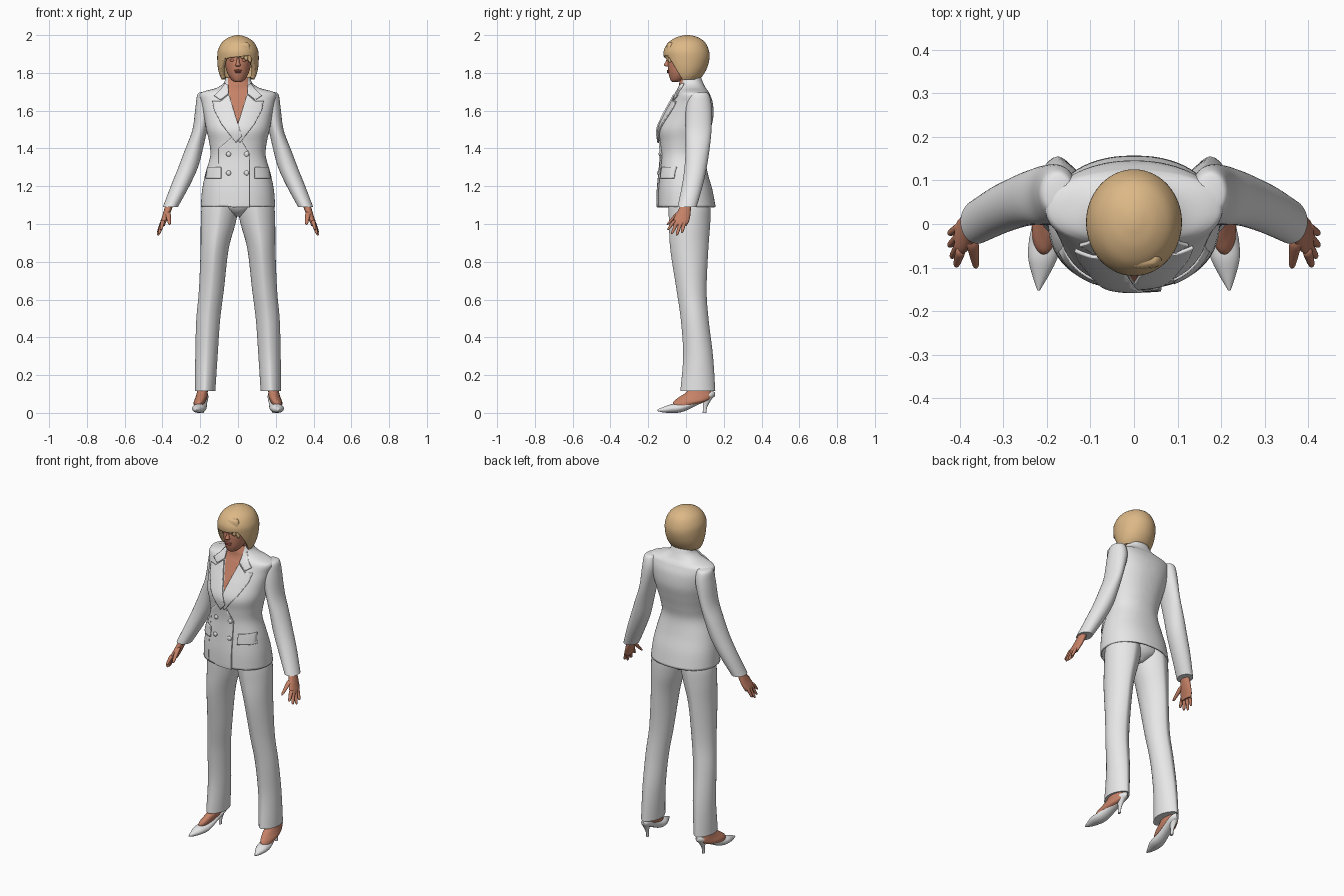
import bpy, bmesh, math
from mathutils import Vector
from mathutils.bvhtree import BVHTree

if "Cube" in bpy.data.objects:
    bpy.data.objects.remove(bpy.data.objects["Cube"])


def material(name, rgb):
    m = bpy.data.materials.new(name)
    m.use_nodes = True
    m.diffuse_color = (*rgb, 1)
    m.node_tree.nodes["Principled BSDF"].inputs["Base Color"].default_value = (*rgb, 1)
    return m


WHITE = material("white cloth", (0.8, 0.8, 0.8))
SKIN = material("warm skin", (0.56, 0.22, 0.135))
HAIR = material("blonde hair", (0.72, 0.48, 0.24))
LIPS = material("lip tint", (0.45, 0.13, 0.09))


def finish(bm, name, *mats, thickness=0, offset=-1):
    me = bpy.data.meshes.new(name)
    bm.to_mesh(me)
    bm.free()
    ob = bpy.data.objects.new(name, me)
    bpy.context.collection.objects.link(ob)
    for m in mats:
        me.materials.append(m)
    bpy.ops.object.select_all(action='DESELECT')
    ob.select_set(True)
    bpy.context.view_layer.objects.active = ob
    bpy.ops.object.shade_smooth_by_angle(angle=math.radians(42))
    if thickness:
        s = ob.modifiers.new("cloth thickness", 'SOLIDIFY')
        s.thickness, s.offset = thickness, offset
    return ob


def spline(p0, p1, p2, p3, t):
    return [0.5 * (2*b + (c-a)*t + (2*a - 5*b + 4*c - d)*t*t + (3*b - a - 3*c + d)*t**3)
            for a, b, c, d in zip(p0, p1, p2, p3)]


def loft(rings, axis='z', seg=40, steps=5, square=1.0, crease=1.0):
    """Closed skin through oval rings: (position, min a, max a, min b, max b)."""
    dense, last = [], len(rings) - 1
    for i in range(last):
        pts = [rings[max(0, min(last, i + k))] for k in (-1, 0, 1, 2)]
        dense += [spline(*pts, s / steps) for s in range(steps)]
    dense.append(rings[last])
    bm, loops = bmesh.new(), []
    for t, a0, a1, b0, b1 in dense:
        loop = []
        for k in range(seg):
            c, s = math.cos(math.tau*k/seg), math.sin(math.tau*k/seg)
            a = (a0+a1)/2 + (a1-a0)/2 * math.copysign(abs(c)**(square*crease), c)
            b = (b0+b1)/2 + (b1-b0)/2 * math.copysign(abs(s)**square, s)
            loop.append(bm.verts.new((a, b, t) if axis == 'z' else (a, t, b)))
        loops.append(loop)
    for l, u in zip(loops, loops[1:]):
        for k in range(seg):
            n = (k+1) % seg
            bm.faces.new((l[k], l[n], u[n], u[k]))
    bm.faces.new(loops[0])
    bm.faces.new(loops[-1])
    bmesh.ops.recalc_face_normals(bm, faces=bm.faces)
    return bm


def centred(rows):
    return [(z, -h, h, y0, y1) for z, h, y0, y1 in rows]


def sided(rows, side):
    return rows if side > 0 else [(t, -a1, -a0, b0, b1) for t, a0, a1, b0, b1 in rows]


def cut(bm, co, no):
    bmesh.ops.bisect_plane(bm, geom=bm.verts[:] + bm.edges[:] + bm.faces[:], plane_co=co, plane_no=no)


def remove(bm, test):
    bmesh.ops.delete(bm, geom=[f for f in bm.faces if test(f)], context='FACES')


def taper(name, mat, start, end, r0, r1):
    """Rounded finger-like strand from start to end."""
    rows = []
    for t, k in ((0, .5), (.12, 1), (.5, 1), (.85, .9), (.96, .6), (1, .1)):
        p = Vector(start).lerp(Vector(end), t)
        r = (r0 + (r1-r0)*t) * k
        rows.append((p.z, p.x-r, p.x+r, p.y-r, p.y+r))
    return finish(loft(rows, seg=14, steps=3), name, mat)


def ball(name, mat, pos, size):
    bm = bmesh.new()
    bmesh.ops.create_uvsphere(bm, u_segments=20, v_segments=12, radius=1)
    for v in bm.verts:
        v.co = Vector(pos) + Vector([a*b for a, b in zip(v.co, size)])
    return finish(bm, name, mat)


# jacket body, with a V of bare chest
jacket = loft(centred([
    (1.09, .197, -.15, .157), (1.18, .19, -.148, .14), (1.27, .172, -.14, .115),
    (1.36, .147, -.133, .1), (1.43, .152, -.137, .112), (1.5, .168, -.143, .13),
    (1.57, .18, -.115, .145), (1.64, .194, -.078, .142), (1.685, .203, -.055, .127),
    (1.702, .18, -.046, .118), (1.72, .115, -.04, .105), (1.745, .077, -.036, .092),
    (1.775, .064, -.026, .08)]), seg=64, square=.9)
surface = BVHTree.FromBMesh(jacket)
remove(jacket, lambda f: len(f.verts) > 4)
for s in (-1, 1):
    cut(jacket, (0, 0, 1.53), (s, 0, -.3))
    cut(jacket, (s*.052, 0, 1.6), (1, 0, 0))
for f in jacket.faces:
    c = f.calc_center_median()
    if c.y < .01 and abs(c.x) < min(.3*(c.z - 1.53), .052):
        f.material_index = 1
finish(jacket, "jacket", WHITE, SKIN, thickness=.008)


def on_jacket(x, z):
    hit = surface.ray_cast(Vector((x, -1, z)), Vector((0, 1, 0)))[0]
    return hit or surface.find_nearest(Vector((x, -.05, z)))[0]


def plate(name, outline, lift, side=1):
    """Thin cloth panel laid over the jacket front."""
    bm = bmesh.new()
    bm.faces.new([bm.verts.new((x*side, 0, z)) for x, z in outline])
    for i in range(-20, 21):
        cut(bm, (i*.012, 0, 0), (1, 0, 0))
    for i in range(60):
        cut(bm, (0, 0, 1.08 + i*.012), (0, 0, 1))
    for v in bm.verts:
        up = lift(v.co.x)
        v.co = on_jacket(v.co.x, v.co.z) - Vector((0, up, 0))
    bmesh.ops.recalc_face_normals(bm, faces=bm.faces)
    return finish(bm, name, WHITE, thickness=.008, offset=0)


lapel = [(0, 1.53), (.048, 1.685), (.092, 1.648), (.135, 1.65), (.125, 1.6),
         (.085, 1.525), (.01, 1.43), (-.02, 1.465)]
collar = [(.05, 1.69), (.052, 1.735), (.068, 1.745), (.088, 1.715), (.125, 1.678), (.092, 1.656)]
flap = [(.09, 1.3), (.16, 1.302), (.171, 1.242), (.09, 1.24)]

plate("front_overlap", [(-.1, 1.095), (.062, 1.085), (.062, 1.37), (.02, 1.44), (-.02, 1.47), (-.1, 1.4)],
      lambda x: max(-.003, (x + .03)*.07))

# buttons in two rows
for z in (1.27, 1.37):
    for x in (-.05, .045):
        ball("button", WHITE, on_jacket(x, z) - Vector((0, .009, 0)), (.013, .007, .013))

for side, word in ((1, "left_"), (-1, "right_")):
    high = .004 if side > 0 else .011
    plate(word + "lapel", lapel, lambda x: high, side)
    plate(word + "collar", collar, lambda x: .005, side)
    plate(word + "pocket_flap", flap, lambda x: .006, side)

    # sleeve
    finish(loft(sided([
        (1.698, .15, .195, .04, .1), (1.685, .135, .215, .018, .122), (1.62, .13, .225, 0, .136),
        (1.5, .162, .241, -.002, .135), (1.4, .185, .278, -.002, .125), (1.3, .212, .316, -.008, .11),
        (1.2, .258, .356, -.022, .088), (1.09, .318, .398, -.045, .056)], side)),
        word + "sleeve", WHITE)

    # hand with fingers and thumb
    finish(loft(sided([
        (1.13, .335, .378, -.02, .028), (1.08, .35, .39, -.038, .026), (1.04, .366, .402, -.06, .022),
        (1.01, .38, .412, -.07, .014), (.99, .388, .412, -.07, .002)], side), seg=24),
        word + "hand", SKIN)
    for name, y, tip in (("index", -.06, (.408, -.096, .968)), ("middle", -.043, (.418, -.076, .946)),
                         ("ring", -.024, (.424, -.05, .938)), ("little", -.006, (.424, -.022, .953))):
        taper(word + name + "_finger", SKIN, (side*.397, y, 1.02), (side*tip[0], *tip[1:]), .0115, .008)
    taper(word + "thumb", SKIN, (side*.372, -.035, 1.065), (side*.362, -.1, .995), .015, .008)

    # trouser leg with a pressed crease
    finish(loft(sided([
        (1.16, .0, .17, -.09, .12), (1.09, -.003, .192, -.092, .13), (1.0, .014, .197, -.09, .128),
        (.865, .05, .198, -.083, .118), (.65, .075, .207, -.05, .109), (.49, .095, .221, -.027, .12),
        (.3, .108, .226, -.015, .143), (.115, .12, .229, -.03, .155)], side), crease=1.3),
        word + "trouser_leg", WHITE)

    # foot and high-heeled shoe
    finish(loft(sided([
        (.2, .16, .21, .035, .115), (.12, .16, .216, .01, .13), (.085, .162, .224, -.035, .135),
        (.06, .172, .234, -.066, .1), (.04, .185, .234, -.07, .03)], side), seg=28),
        word + "foot", SKIN)
    shoe = [(y, .199 - .13*y - w, .199 - .13*y + w, z0, z1) for y, w, z0, z1 in (
        (-.152, .003, .01, .018), (-.12, .018, .002, .031), (-.08, .033, 0, .045), (-.04, .037, .001, .05),
        (0, .034, .012, .06), (.05, .03, .036, .08), (.1, .029, .06, .104), (.135, .022, .075, .115),
        (.153, .006, .088, .11))]
    finish(loft(sided(shoe, side), axis='y', seg=28), word + "shoe", WHITE)
    finish(loft(sided([
        (.085, .162, .206, .08, .145), (.06, .172, .2, .088, .128), (.03, .178, .194, .09, .112),
        (0, .179, .193, .088, .108)], side), seg=20), word + "shoe_heel", WHITE)

# hips join the legs under the jacket
finish(loft(centred([(1.2, .15, -.09, .1), (1.11, .16, -.088, .118), (1.07, .09, -.07, .108),
                     (1.04, .02, -.03, .07)])), "trouser_seat", WHITE)

# neck and head
finish(loft(centred([(1.62, .05, -.02, .07), (1.7, .046, -.034, .06), (1.76, .043, -.034, .055),
                     (1.82, .045, -.03, .06)])), "neck", SKIN)
finish(loft(centred([
    (1.752, .012, -.072, -.045), (1.76, .03, -.081, -.015), (1.785, .05, -.09, .03),
    (1.815, .062, -.095, .06), (1.85, .069, -.097, .08), (1.875, .071, -.094, .085),
    (1.91, .07, -.095, .08), (1.95, .055, -.06, .06)])), "head", SKIN)
finish(loft(centred([(1.885, .006, -.1, -.08), (1.86, .008, -.107, -.08), (1.843, .013, -.117, -.08),
                     (1.835, .012, -.108, -.08)]), seg=20), "nose", SKIN)
for z, w in ((1.812, .022), (1.804, .019)):
    ball("lip", LIPS, (0, -.093, z), (w, .009, .005))
for s in (-1, 1):
    ball("eyelid", SKIN, (s*.029, -.083, 1.866), (.015, .009, .007))

# bobbed hair with an opening for the face
hair = loft(centred([
    (1.765, .086, -.075, .07), (1.79, .098, -.09, .092), (1.83, .107, -.105, .113),
    (1.88, .11, -.117, .125), (1.92, .106, -.117, .121), (1.96, .086, -.094, .102),
    (1.985, .055, -.058, .07), (1.997, .022, -.02, .035), (2.0, .004, 0, .012)]), seg=56)
remove(hair, lambda f: len(f.verts) > 4 and f.calc_center_median().z < 1.8)
cut(hair, (0, 0, 1.885), (-.12, 0, 1))
cut(hair, (0, -.02, 1.765), (0, 1, .6))


def over_face(f):
    c = f.calc_center_median()
    return c.z < 1.885 + .12*c.x and c.y < -.02 - .6*(c.z - 1.765)


remove(hair, over_face)
finish(hair, "hair", HAIR, thickness=.022)

# swept fringe strands
for i in range(8):
    x = -.082 + i*.021
    y = -.106 * math.sqrt(1 - (x/.11)**2)
    taper("fringe_strand", HAIR, (.02 + x*.3, -.08, 1.962), (x, y, 1.862 + .022*math.sin(i*.5)), .02, .011)
